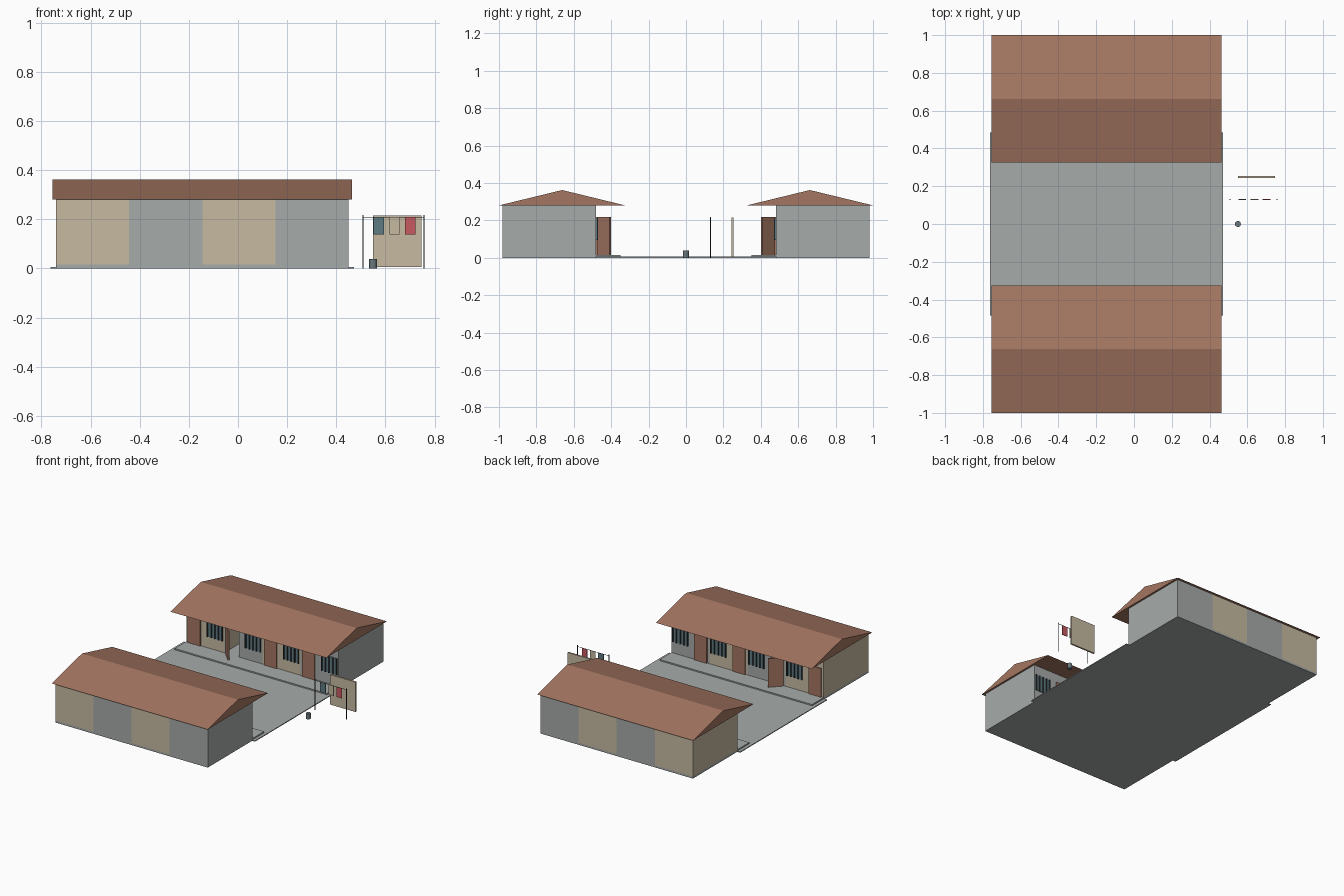
import bpy
import bmesh
from math import radians
from mathutils import Matrix

cube = bpy.data.objects.get("Cube")
if cube:
    bpy.data.objects.remove(cube, do_unlink=True)


def material(name, srgb):
    rgba = [((c + 0.055) / 1.055) ** 2.4 for c in srgb] + [1]
    m = bpy.data.materials.new(name)
    m.use_nodes = True
    m.diffuse_color = rgba
    m.node_tree.nodes["Principled BSDF"].inputs["Base Color"].default_value = rgba
    return m


CREAM = material("cream plaster", (0.78, 0.73, 0.63))
GREY = material("grey concrete", (0.65, 0.67, 0.66))
BROWN = material("brown roof and wood", (0.64, 0.46, 0.38))
DARK = material("dark metal", (0.20, 0.21, 0.22))
TEAL = material("teal glass and cloth", (0.37, 0.48, 0.51))
RED = material("red cloth", (0.78, 0.35, 0.38))
STEEL = material("barrel grey", (0.42, 0.47, 0.49))


def finish(name, bm, mat):
    bmesh.ops.recalc_face_normals(bm, faces=bm.faces)
    mesh = bpy.data.meshes.new(name)
    bm.to_mesh(mesh)
    bm.free()
    mesh.materials.append(mat)
    ob = bpy.data.objects.new(name, mesh)
    bpy.context.collection.objects.link(ob)
    return ob


def box(name, xs, ys, zs, mat):
    bm = bmesh.new()
    bmesh.ops.create_cube(bm, size=1)
    for v in bm.verts:
        for i, (a, b) in enumerate((xs, ys, zs)):
            v.co[i] = (a + b) / 2 + v.co[i] * (b - a)
    return finish(name, bm, mat)


def cylinder(name, x, y, zs, r, mat, sides=12):
    bm = bmesh.new()
    bmesh.ops.create_cone(bm, cap_ends=True, segments=sides, radius1=r, radius2=r,
                          depth=zs[1] - zs[0],
                          matrix=Matrix.Translation((x, y, sum(zs) / 2)))
    return finish(name, bm, mat)


LEFT, RIGHT = -0.74, 0.45
UNIT = (RIGHT - LEFT) / 4
FLOOR, EAVE, RIDGE = 0.015, 0.28, 0.362
INNER, OUTER = 0.48, 0.98
DOOR = (0.016, 0.114)
DOOR_TOP = 0.217
WINDOW = (0.165, 0.287)
WINDOW_Z = (0.095, 0.21)


def row(label, s):
    """One row of four homes; s is the side of the yard it stands on."""
    def part(name, xs, ys, zs, mat):
        return box(f"{label}_{name}", xs, sorted((s * ys[0], s * ys[1])), zs, mat)

    part("foundation", (LEFT, RIGHT), (0.35, OUTER), (0, FLOOR), GREY)

    # Gabled roof as a solid prism
    bm = bmesh.new()
    section = ((0.325, EAVE), (1.0, EAVE), (0.662, RIDGE))
    face = bm.faces.new([bm.verts.new((-0.755, s * y, z)) for y, z in section])
    ext = bmesh.ops.extrude_face_region(bm, geom=[face])["geom"]
    bmesh.ops.translate(bm, vec=(1.218, 0, 0),
                        verts=[g for g in ext if isinstance(g, bmesh.types.BMVert)])
    finish(f"{label}_roof", bm, BROWN)

    for i in range(4):
        x = LEFT + i * UNIT
        wall = CREAM if i % 2 == 0 else GREY
        d0, d1 = x + DOOR[0], x + DOOR[1]
        w0, w1 = x + WINDOW[0], x + WINDOW[1]
        if i == 1:
            # Home with an open doorway
            front = (INNER, INNER + 0.015)
            part("rear_wall", (x, x + UNIT), (OUTER - 0.015, OUTER), (FLOOR, EAVE), wall)
            part("front_wall", (d1, x + UNIT), front, (FLOOR, EAVE), wall)
            part("door_jamb", (x, d0), front, (FLOOR, EAVE), wall)
            part("lintel", (d0, d1), front, (DOOR_TOP, EAVE), wall)
            leaf = box(f"{label}_open_door", (0, 0.1), (-0.005, 0.005),
                       (FLOOR, DOOR_TOP), BROWN)
            leaf.location = (d0, s * (INNER - 0.003), 0)
            leaf.rotation_euler.z = radians(-s * 46)
        else:
            part(f"home_{i + 1}", (x, x + UNIT), (INNER, OUTER), (FLOOR, EAVE), wall)
            part(f"door_{i + 1}", (d0, d1), (INNER - 0.008, INNER),
                 (FLOOR, DOOR_TOP), BROWN)

        # Barred window
        part(f"window_{i + 1}", (w0, w1), (INNER - 0.003, INNER), WINDOW_Z, TEAL)
        for k in range(5):
            bx = w0 + 0.004 + k * (w1 - w0 - 0.008) / 4
            part(f"window_bar_{i + 1}_{k + 1}", (bx - 0.004, bx + 0.004),
                 (INNER - 0.009, INNER - 0.003), WINDOW_Z, DARK)


row("front_row", -1)
row("back_row", 1)

# Paved yard
box("yard", (-0.763, 0.472), (-0.485, 0.485), (0, 0.006), GREY)

# Free-standing wall panel
box("yard_wall", (0.55, 0.747), (0.243, 0.255), (0.005, 0.216), CREAM)

# Washing line with clothes
LINE_Y = 0.13
for n, px in enumerate((0.509, 0.757)):
    cylinder(f"line_post_{n + 1}", px, LINE_Y, (0, 0.217), 0.003, DARK, 6)
box("washing_line", (0.509, 0.757), (LINE_Y - 0.001, LINE_Y + 0.001), (0.207, 0.209), DARK)
for name, cx, mat in (("teal_cloth", 0.573, TEAL), ("cream_cloth", 0.637, CREAM),
                      ("red_cloth", 0.701, RED)):
    box(name, (cx - 0.021, cx + 0.021), (LINE_Y - 0.002, LINE_Y + 0.002),
        (0.138, 0.208), mat)

# Water barrel
cylinder("barrel", 0.55, 0, (0, 0.038), 0.016, STEEL)
